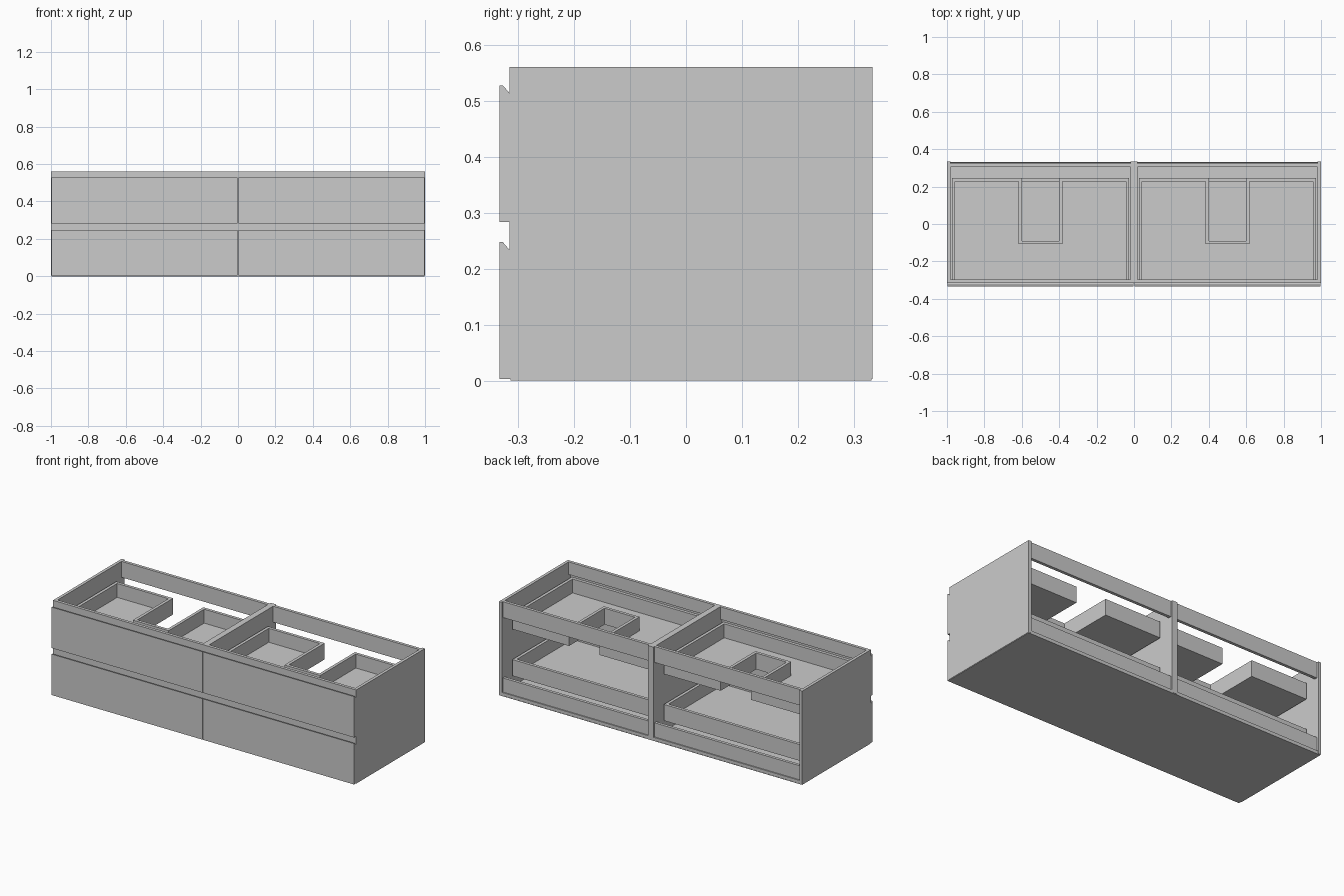
import bpy, bmesh
from mathutils import Vector

if "Cube" in bpy.data.objects:
    bpy.data.objects.remove(bpy.data.objects["Cube"])

T = 0.018                      # board thickness
BACK, BODY_FRONT, FRONT = 0.333, -0.315, -0.333
H, BASE = 0.56, 0.003


def finish(name, bm):
    bmesh.ops.recalc_face_normals(bm, faces=bm.faces)
    mesh = bpy.data.meshes.new(name)
    bm.to_mesh(mesh)
    bm.free()
    ob = bpy.data.objects.new(name, mesh)
    bpy.context.collection.objects.link(ob)
    return ob


def extrude(bm, points, vec):
    """Closed outline swept along vec; returns the far cap."""
    face = bm.faces.new([bm.verts.new(p) for p in points])
    res = bmesh.ops.extrude_face_region(bm, geom=[face], use_keep_orig=True)
    bmesh.ops.translate(bm, verts=[g for g in res["geom"] if isinstance(g, bmesh.types.BMVert)], vec=vec)
    return next(g for g in res["geom"] if isinstance(g, bmesh.types.BMFace))


def box(name, x0, x1, y0, y1, z0, z1):
    bm = bmesh.new()
    extrude(bm, [(x0, y0, z0), (x1, y0, z0), (x1, y1, z0), (x0, y1, z0)], Vector((0, 0, z1 - z0)))
    return finish(name, bm)


def drawer_box(name, outline, z0, z1, floor=0.014):
    """Tray: thick floor, inset rim, rim raised into walls."""
    bm = bmesh.new()
    top = extrude(bm, [(x, y, z0) for x, y in outline], Vector((0, 0, floor)))
    bmesh.ops.recalc_face_normals(bm, faces=bm.faces)
    rim = bmesh.ops.inset_region(bm, faces=[top], thickness=T, use_even_offset=True)["faces"]
    res = bmesh.ops.extrude_face_region(bm, geom=rim)
    bmesh.ops.translate(bm, verts=[g for g in res["geom"] if isinstance(g, bmesh.types.BMVert)],
                        vec=(0, 0, z1 - z0 - floor))
    return finish(name, bm)


def drawer_front(name, x0, x1, z0, z1):
    """Front panel with a finger bevel along its top back edge."""
    bm = bmesh.new()
    profile = [(FRONT, z0), (BODY_FRONT, z0), (BODY_FRONT, z1 - 0.014), (FRONT + 0.006, z1), (FRONT, z1)]
    extrude(bm, [(x0, y, z) for y, z in profile], Vector((x1 - x0, 0, 0)))
    return finish(name, bm)


# Carcass uprights and thin base sheet
box("left_side_panel", -1, -1 + T, BODY_FRONT, BACK, BASE, H)
box("right_side_panel", 1 - T, 1, BODY_FRONT, BACK, BASE, H)
box("centre_divider", -T, T, BODY_FRONT, BACK, BASE, H)
box("base_sheet", -0.998, 0.998, BODY_FRONT + 0.002, BACK - 0.002, 0, BASE)

for side, cx in (("left", -0.5), ("right", 0.5)):
    a, b = cx - 0.5 + T, cx + 0.5 - T
    # Bottom board and rails
    box(side + "_bottom_board", a, b, BODY_FRONT, BACK - 0.003, BASE, BASE + T)
    box(side + "_back_lower_rail", a, b, 0.305, 0.323, BASE + T, 0.105)
    box(side + "_back_upper_rail", a, b, 0.305, 0.323, 0.465, H)
    box(side + "_front_top_rail", a, b, BODY_FRONT, BODY_FRONT + T, 0.485, H)
    box(side + "_front_middle_rail", a, b, BODY_FRONT, BODY_FRONT + T, 0.21, 0.32)

    # Drawer trays: plain below, with an open drain notch above
    l, r, f, k = a + 0.008, b - 0.008, BODY_FRONT, 0.245
    n0, n1, nf = cx - 0.1, cx + 0.1, -0.09
    plain = [(l, f), (r, f), (r, k), (l, k)]
    notched = [(l, f), (r, f), (r, k), (n1, k), (n1, nf), (n0, nf), (n0, k), (l, k)]
    drawer_box(side + "_lower_drawer_tray", plain, 0.09, 0.187)
    drawer_box(side + "_upper_drawer_tray", notched, 0.368, 0.465)

    # Drawer fronts
    for level, z in (("lower", BASE), ("upper", 0.283)):
        drawer_front(f"{side}_{level}_drawer_front", cx - 0.498, cx + 0.498, z, z + 0.244)
